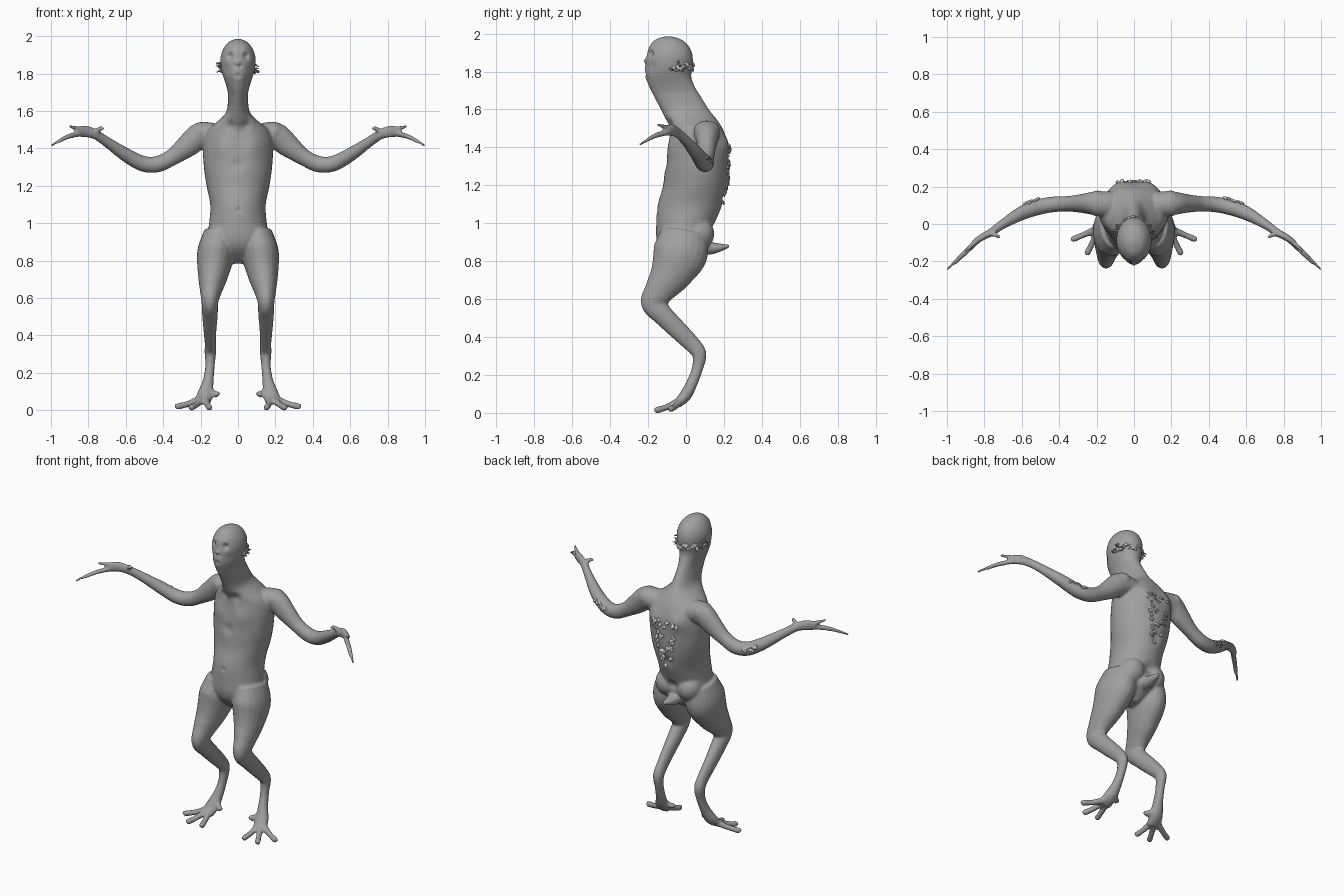
import bpy, bmesh, math, random
from mathutils import Vector
from mathutils.bvhtree import BVHTree

if "Cube" in bpy.data.objects:
    bpy.data.objects.remove(bpy.data.objects["Cube"])

random.seed(4)


def material(name, g):
    m = bpy.data.materials.new(name)
    m.diffuse_color = (g, g, g, 1)
    m.use_nodes = True
    m.node_tree.nodes["Principled BSDF"].inputs["Base Color"].default_value = m.diffuse_color
    return m


def smooth_rows(rows, steps=6):
    """Catmull-Rom interpolation of rows of numbers."""
    out = []
    for i in range(len(rows) - 1):
        p0, p1 = rows[max(i - 1, 0)], rows[i]
        p2, p3 = rows[i + 1], rows[min(i + 2, len(rows) - 1)]
        for s in range(steps):
            t = s / steps
            out.append([0.5 * (2 * b + (c - a) * t + (2 * a - 5 * b + 4 * c - d) * t * t
                               + (3 * b - a - 3 * c + d) * t ** 3)
                        for a, b, c, d in zip(p0, p1, p2, p3)])
    out.append(list(rows[-1]))
    return out


def skin(bm, rings):
    loops = [[bm.verts.new(p) for p in r] for r in rings]
    n = len(loops[0])
    for a, b in zip(loops, loops[1:]):
        for i in range(n):
            bm.faces.new((a[i], a[(i + 1) % n], b[(i + 1) % n], b[i]))
    bm.faces.new(loops[0][::-1])
    bm.faces.new(loops[-1])


def tube(bm, rows, ref, sx=1, n=20):
    """Limb through rows of (x, y, z, radius along ref, other radius)."""
    rows = smooth_rows(rows)
    pts = [Vector(r[:3]) for r in rows]
    rings = []
    for i, (p, r) in enumerate(zip(pts, rows)):
        t = (pts[min(i + 1, len(pts) - 1)] - pts[max(i - 1, 0)]).normalized()
        a = (Vector(ref) - t * t.dot(Vector(ref))).normalized()
        b = t.cross(a)
        ring = []
        for k in range(n):
            w = math.tau * k / n
            q = p + a * r[3] * math.cos(w) + b * r[4] * math.sin(w)
            ring.append((q.x * sx, q.y, q.z))
        rings.append(ring)
    skin(bm, rings)


def blob(bm, c, s):
    vs = bmesh.ops.create_icosphere(bm, subdivisions=3, radius=1)["verts"]
    for v in vs:
        v.co = Vector((v.co.x * s[0] + c[0], v.co.y * s[1] + c[1], v.co.z * s[2] + c[2]))


bm = bmesh.new()

# head, neck and torso: (z, half width, front y, back y)
TRUNK = [(1.992, .012, -.11, -.08), (1.975, .05, -.16, -.025), (1.94, .078, -.192, .015),
         (1.89, .094, -.207, .035), (1.83, .09, -.213, .035), (1.78, .076, -.21, .028),
         (1.73, .06, -.197, .045), (1.68, .053, -.172, .075), (1.6, .064, -.13, .125),
         (1.55, .11, -.105, .165), (1.5, .165, -.085, .195), (1.42, .187, -.09, .22),
         (1.3, .182, -.11, .225), (1.2, .167, -.122, .215), (1.1, .148, -.15, .19),
         (1.0, .155, -.157, .15), (.92, .165, -.155, .13), (.86, .12, -.13, .11),
         (.79, .025, -.06, .03)]
rings = []
for z, w, yf, yb in smooth_rows(TRUNK):
    rings.append([(w * math.cos(math.tau * k / 36),
                   (yf + yb) / 2 + (yb - yf) / 2 * math.sin(math.tau * k / 36), z)
                  for k in range(36)])
skin(bm, rings)

# stub tail
tube(bm, [(0, .03, .89, .05, .05), (0, .12, .875, .042, .036), (0, .18, .878, .03, .022),
          (0, .232, .887, .008, .007)], (1, 0, 0))

LEG = [(.1, -.01, .96, .08, .12), (.118, -.03, .85, .1, .145), (.133, -.08, .74, .083, .112),
       (.145, -.14, .65, .06, .08), (.15, -.172, .585, .045, .066), (.15, -.12, .52, .042, .055),
       (.15, -.04, .44, .035, .05), (.148, .035, .365, .03, .044), (.148, .07, .315, .031, .038),
       (.15, .06, .24, .025, .03), (.16, .03, .16, .03, .03), (.175, -.005, .095, .042, .032),
       (.19, -.05, .05, .045, .022)]
ARM = [(.12, .1, 1.48, .06, .07), (.2, .11, 1.475, .07, .065), (.27, .11, 1.42, .062, .052),
       (.35, .108, 1.36, .045, .042), (.43, .105, 1.322, .044, .042), (.51, .09, 1.325, .042, .042),
       (.6, .058, 1.372, .037, .038), (.7, .0, 1.44, .028, .026), (.765, -.045, 1.482, .027, .021),
       (.82, -.075, 1.497, .033, .018), (.86, -.105, 1.492, .026, .016)]
TOES = [(.335, -.085, .022), (.255, -.165, .016), (.15, -.165, .016), (.105, -.03, .085)]
FINGERS = [((.84, -.09, 1.505), (.87, -.115, 1.515), (.905, -.15, 1.526)),
           ((.84, -.09, 1.485), (.92, -.165, 1.465), (1.0, -.245, 1.42)),
           ((.83, -.085, 1.49), (.9, -.155, 1.472), (.96, -.215, 1.44)),
           ((.77, -.05, 1.49), (.735, -.06, 1.512), (.715, -.075, 1.51))]

for sx in (1, -1):
    tube(bm, LEG, (1, 0, 0), sx)
    tube(bm, ARM, (0, 0, 1), sx)
    blob(bm, (sx * .195, .11, 1.49), (.055, .07, .058))      # shoulder cap
    blob(bm, (sx * .075, .065, .95), (.08, .085, .085))      # buttock
    for x, y, z in TOES:
        bx, by, bz = (.165, .01, .12) if z > .05 else (.18, -.02, .075)
        mid = (bx + (x - bx) * .55, by + (y - by) * .55, bz + (z - bz) * .65)
        tube(bm, [(bx, by, bz, .024, .024), (*mid, .017, .017),
                  (x + (mid[0] - x) * .15, y + (mid[1] - y) * .15, z + .004, .018, .017),
                  (x, y, z, .01, .01)], (0, 0, 1), sx, 12)
    for a, b, c in FINGERS:
        tube(bm, [(*a, .016, .014), (*b, .013, .012), (*c, .007, .007)], (0, 0, 1), sx, 12)

bmesh.ops.recalc_face_normals(bm, faces=bm.faces)
raw = bpy.data.meshes.new("body_raw")
bm.to_mesh(raw)
bm.free()

# fuse all parts into one smooth skin
tmp = bpy.data.objects.new("body_raw", raw)
bpy.context.collection.objects.link(tmp)
rm = tmp.modifiers.new("fuse", "REMESH")
rm.mode = "VOXEL"
rm.voxel_size = .0075
sm = tmp.modifiers.new("relax", "SMOOTH")
sm.factor, sm.iterations = .5, 6
mesh = bpy.data.meshes.new_from_object(tmp.evaluated_get(bpy.context.evaluated_depsgraph_get()))
bpy.data.objects.remove(tmp)

# sculpted details: (centre, radius, push along y, mirrored)
DETAILS = [((.042, -.19, 1.9), .017, .018, 1), ((.04, -.19, 1.93), .018, -.006, 1),
           ((0, -.21, 1.862), .014, -.012, 0), ((.011, -.21, 1.848), .007, .01, 1),
           ((0, -.21, 1.797), .03, -.012, 0), ((0, -.21, 1.797), .014, .03, 0),
           ((.055, -.17, 1.83), .025, .008, 1), ((0, -.145, 1.075), .012, .012, 0),
           ((.085, -.08, 1.41), .06, -.014, 1), ((0, -.1, 1.32), .03, .01, 0),
           ((.09, .2, 1.42), .06, .018, 1), ((0, .21, 1.15), .035, -.012, 0),
           ((0, .13, .97), .03, -.02, 0), ((.045, -.09, 1.53), .03, .014, 1)]
for v in mesh.vertices:
    for c, r, push, mir in DETAILS:
        x = abs(v.co.x) if mir else v.co.x
        d2 = (x - c[0]) ** 2 + (v.co.y - c[1]) ** 2 + (v.co.z - c[2]) ** 2
        if d2 < 9 * r * r:
            v.co.y += push * math.exp(-d2 / (r * r))
for p in mesh.polygons:
    p.use_smooth = True
body = bpy.data.objects.new("body", mesh)
body.name = "body"
bpy.context.collection.objects.link(body)
mesh.materials.clear()
mesh.materials.append(material("dark_skin", .35))

tree = BVHTree.FromPolygons([v.co for v in mesh.vertices], [list(p.vertices) for p in mesh.polygons])
plate_mat = material("pale_plate", .8)


def plates(name, spots, size, lean):
    """Small flat pebbled plates that sit on the skin, tips leaning outwards."""
    b = bmesh.new()
    for s in spots:
        p, nrm, _, _ = tree.find_nearest(Vector(s))
        out = (nrm + Vector((0, 0, lean))).normalized()
        rot = out.to_track_quat("Z", "Y")
        spin, k = random.random() * 6, size * random.uniform(.6, 1.2)
        for v in bmesh.ops.create_icosphere(b, subdivisions=1, radius=1)["verts"]:
            q = Vector((v.co.x * k, v.co.y * k * .7, v.co.z * k * .4))
            c, sn = math.cos(spin), math.sin(spin)
            v.co = p + nrm * .004 + rot @ Vector((q.x * c - q.y * sn, q.x * sn + q.y * c, q.z))
    me = bpy.data.meshes.new(name)
    b.to_mesh(me)
    b.free()
    me.materials.append(plate_mat)
    bpy.context.collection.objects.link(bpy.data.objects.new(name, me))


rnd = random.uniform
# band of plates round the back of the head
band = [(.1 * math.cos(a), -.06 + .11 * math.sin(a), 1.83 + rnd(-.018, .018))
        for a in [math.pi * (i / 30) for i in range(31)]]
plates("head_plates", band, .017, .5)
# plates down the spine
plates("back_plates", [(rnd(-1, 1) * (.03 + .07 * max(0, (z - 1.1) / .3)), .25, z)
                       for z in [1.08 + .34 * math.sqrt(rnd(0, 1)) for _ in range(46)]], .017, .6)
# elbow plates
plates("elbow_plates", [(sx * x, .16, 1.33 + (x - .5) * .4 + rnd(-.03, .03))
                        for sx in (1, -1) for x in [rnd(.49, .61) for _ in range(12)]], .015, .3)

# ragged spikes at the ears
b = bmesh.new()
for sx in (1, -1):
    for i in range(7):
        y, z = -.08 + .016 * i, 1.835 + rnd(-.03, .025)
        p = tree.find_nearest(Vector((sx * .12, y, z)))[0]
        d = Vector((sx * 1, rnd(-.2, .5), rnd(-.9, .1))).normalized()
        rot = d.to_track_quat("Z", "Y")
        for v in bmesh.ops.create_cone(b, segments=6, radius1=.008, radius2=.002, depth=.035,
                                       cap_ends=True)["verts"]:
            v.co = p + d * .012 + rot @ v.co
me = bpy.data.meshes.new("ear_spikes")
b.to_mesh(me)
b.free()
me.materials.append(body.data.materials[0])
bpy.context.collection.objects.link(bpy.data.objects.new("ear_spikes", me))

# rest the feet on the ground
low = min(v.co.z for v in mesh.vertices)
for o in bpy.context.collection.objects:
    o.location.z -= low
